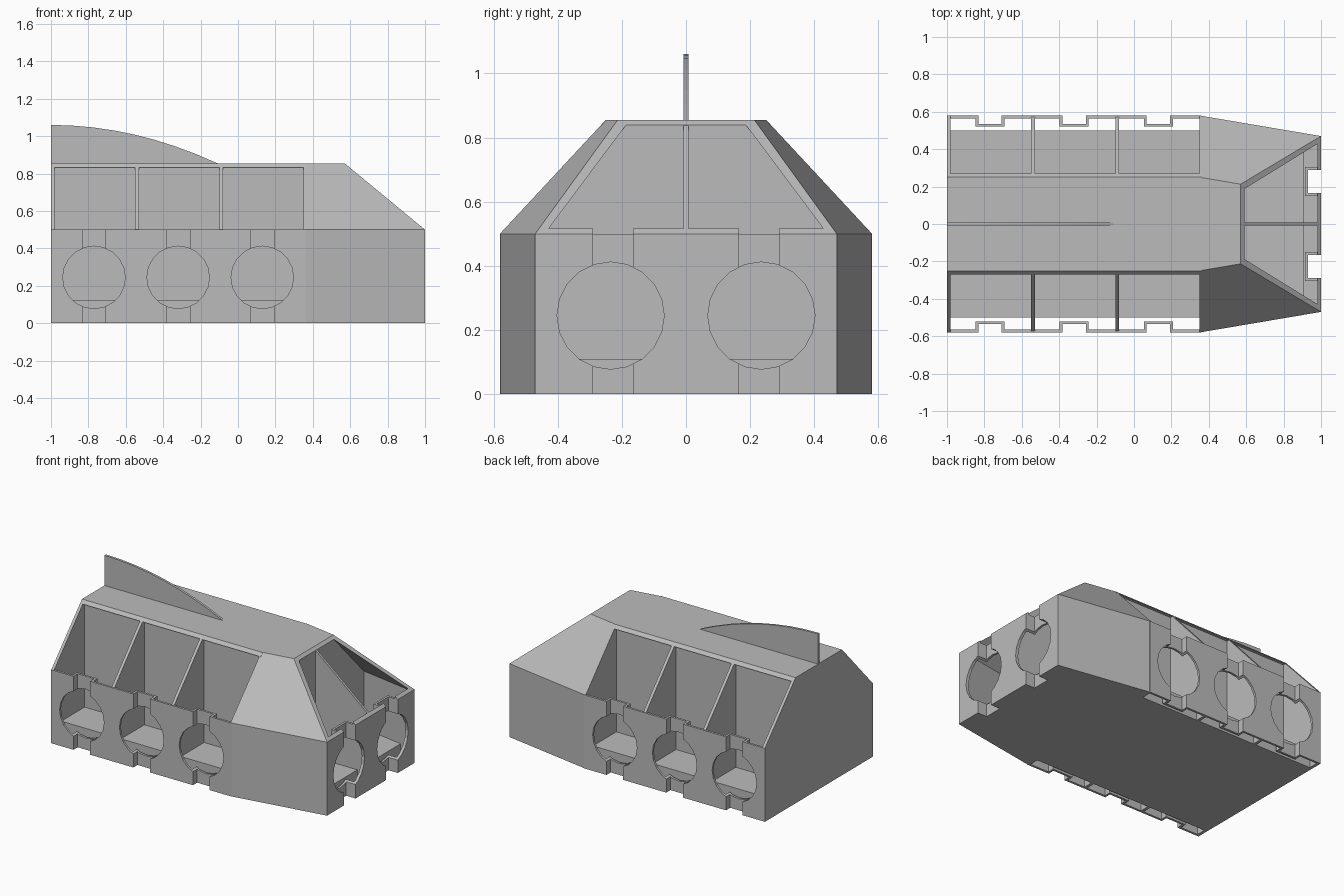
import bpy, bmesh, math
from mathutils import Matrix, Vector

if "Cube" in bpy.data.objects:
    bpy.data.objects.remove(bpy.data.objects["Cube"])

grey = bpy.data.materials.new("hull_grey")
grey.use_nodes = True
COL = (0.5, 0.5, 0.5, 1)
grey.diffuse_color = COL
grey.node_tree.nodes["Principled BSDF"].inputs["Base Color"].default_value = COL

ROOF, DECK, SIDE, WALL = 0.855, 0.5, 0.58, 0.015


def make(name, bm):
    bmesh.ops.recalc_face_normals(bm, faces=bm.faces)
    me = bpy.data.meshes.new(name)
    bm.to_mesh(me)
    bm.free()
    me.materials.append(grey)
    ob = bpy.data.objects.new(name, me)
    bpy.context.collection.objects.link(ob)
    return ob


def prism(name, pts, depth):
    """Extrude a closed outline of 3D points along a vector."""
    bm = bmesh.new()
    face = bm.faces.new([bm.verts.new(p) for p in pts])
    out = bmesh.ops.extrude_face_region(bm, geom=[face])
    moved = [v for v in out["geom"] if isinstance(v, bmesh.types.BMVert)]
    bmesh.ops.translate(bm, verts=moved, vec=Vector(depth))
    return make(name, bm)


def box(name, x, y, z):
    return prism(name, [(x[0], y[0], z[0]), (x[1], y[0], z[0]),
                        (x[1], y[1], z[0]), (x[0], y[1], z[0])], (0, 0, z[1] - z[0]))


def hull(name, pts):
    """Convex solid around points given for +y and mirrored to -y."""
    bm = bmesh.new()
    for x, y, z in pts:
        for s in (1, -1):
            bm.verts.new((x, s * y, z))
    bmesh.ops.convex_hull(bm, input=bm.verts)
    bmesh.ops.dissolve_limit(bm, angle_limit=0.02, verts=bm.verts, edges=bm.edges)
    return make(name, bm)


def drum(name, centre, axis, depth, radius=0.167):
    bm = bmesh.new()
    rot = Matrix.Rotation(math.pi / 2, 4, "Y" if axis == "X" else "X")
    bmesh.ops.create_cone(bm, cap_ends=True, segments=20, radius1=radius, radius2=radius,
                          depth=depth, matrix=Matrix.Translation(centre) @ rot)
    return make(name, bm)


def cut(ob, cutters):
    """Subtract each cutter and bake the result."""
    for c in cutters:
        c.hide_render = True
        m = ob.modifiers.new("cut", "BOOLEAN")
        m.operation, m.solver, m.object = "DIFFERENCE", "EXACT", c
    bpy.context.view_layer.update()
    ev = ob.evaluated_get(bpy.context.evaluated_depsgraph_get())
    me = bpy.data.meshes.new_from_object(ev)
    ob.modifiers.clear()
    ob.data = me
    for c in cutters:
        bpy.data.objects.remove(c)


def section(name, x, thick, half):
    """Cross-wall with the hull's six-sided section."""
    ring = [(half, 0), (half, DECK), (0.25, ROOF), (-0.25, ROOF), (-half, DECK), (-half, 0)]
    return prism(name, [(x, y, z) for y, z in ring], (thick, 0, 0))


# Cross-walls of the side bays
section("back_wall", -1, 0.02, SIDE)
for i, x in enumerate((-0.55, -0.10)):
    section(f"bay_divider_{i + 1}", x, 0.02, SIDE - 0.008)

# Central core, roof and floor
box("core", (-0.985, 0.36), (-0.25, 0.25), (0, 0.84))
hull("roof", [(x, y, z) for x in (-0.99, 0.36) for y, z in ((0.25, ROOF), (0.27, 0.833))])
box("floor", (-0.985, 0.36), (-0.5, 0.5), (0, 0.125))

# Thin side walls with recessed slots and round ports
HOLES = (-0.77, -0.32, 0.13)
for s, label in ((1, "left"), (-1, "right")):
    outer, inner = [(-0.99, SIDE)], [(-0.99, SIDE - WALL)]
    for c in HOLES:
        h, k, d = 0.0625, 0.0625 + WALL, SIDE - 0.045
        outer += [(c - h, SIDE), (c - h, d), (c + h, d), (c + h, SIDE)]
        inner += [(c - k, SIDE - WALL), (c - k, d - WALL), (c + k, d - WALL), (c + k, SIDE - WALL)]
    outer.append((0.36, SIDE))
    inner.append((0.36, SIDE - WALL))
    wall = prism(f"{label}_side_wall", [(x, s * y, 0) for x, y in outer + inner[::-1]], (0, 0, DECK))
    cut(wall, [drum("port_cutter", (c, s * 0.56, 0.245), "Y", 0.11) for c in HOLES])

# Tapered nose, hollowed out behind its sloping open front
nose = hull("nose", [(0.35, SIDE, 0), (0.35, SIDE, DECK), (0.35, 0.25, ROOF), (0.57, 0.213, ROOF),
                     (1, 0.47, DECK), (1, 0.47, 0)])


def hollow(x0, x1, z0):
    half = lambda x: 0.51 - (x - 0.59) * 0.17
    return hull("hollow_cutter", [(x, half(x) - inset, z) for x in (x0, x1)
                                  for inset, z in ((0, z0), (0, DECK), (0.41, 0.93))])


cutters = [hollow(0.59, 0.91, 0.11), hollow(0.59, 0.98, DECK - 0.01), hollow(0.905, 0.98, 0.02)]
SLOTS = (-0.2275, 0.2275)
for y in SLOTS:
    cutters.append(box("slot_cutter", (0.93, 1.1), (y - 0.0625, y + 0.0625), (-0.1, 0.7)))
    cutters.append(drum("port_cutter", (1.012, math.copysign(0.235, y), 0.245), "X", 0.2))
cut(nose, cutters)

# Recessed slot linings on the nose
for y, label in zip(SLOTS, ("right", "left")):
    h, k = 0.0625, 0.0625 + WALL
    u = [(0.99, y - k), (0.915, y - k), (0.915, y + k), (0.99, y + k),
         (0.99, y + h), (0.93, y + h), (0.93, y - h), (0.99, y - h)]
    lining = prism(f"{label}_nose_slot", [(a, b, 0) for a, b in u], (0, 0, DECK))
    cut(lining, [drum("port_cutter", (1.012, math.copysign(0.235, y), 0.245), "X", 0.2)])

# Upright rib in the middle of the nose
prism("nose_rib", [(0.575, -0.008, 0.05), (0.99, -0.008, 0.05), (0.99, -0.008, 0.507),
                   (0.575, -0.008, 0.85)], (0, 0.016, 0))

# Curved roof fin
arc = [(-1 + 0.89 * t / 8, -0.008, 1.06 - (1.06 - ROOF) * (t / 8) ** 2) for t in range(9)]
prism("roof_fin", [(-1, -0.008, ROOF - 0.01)] + arc + [(-0.11, -0.008, ROOF - 0.01)], (0, 0.016, 0))
